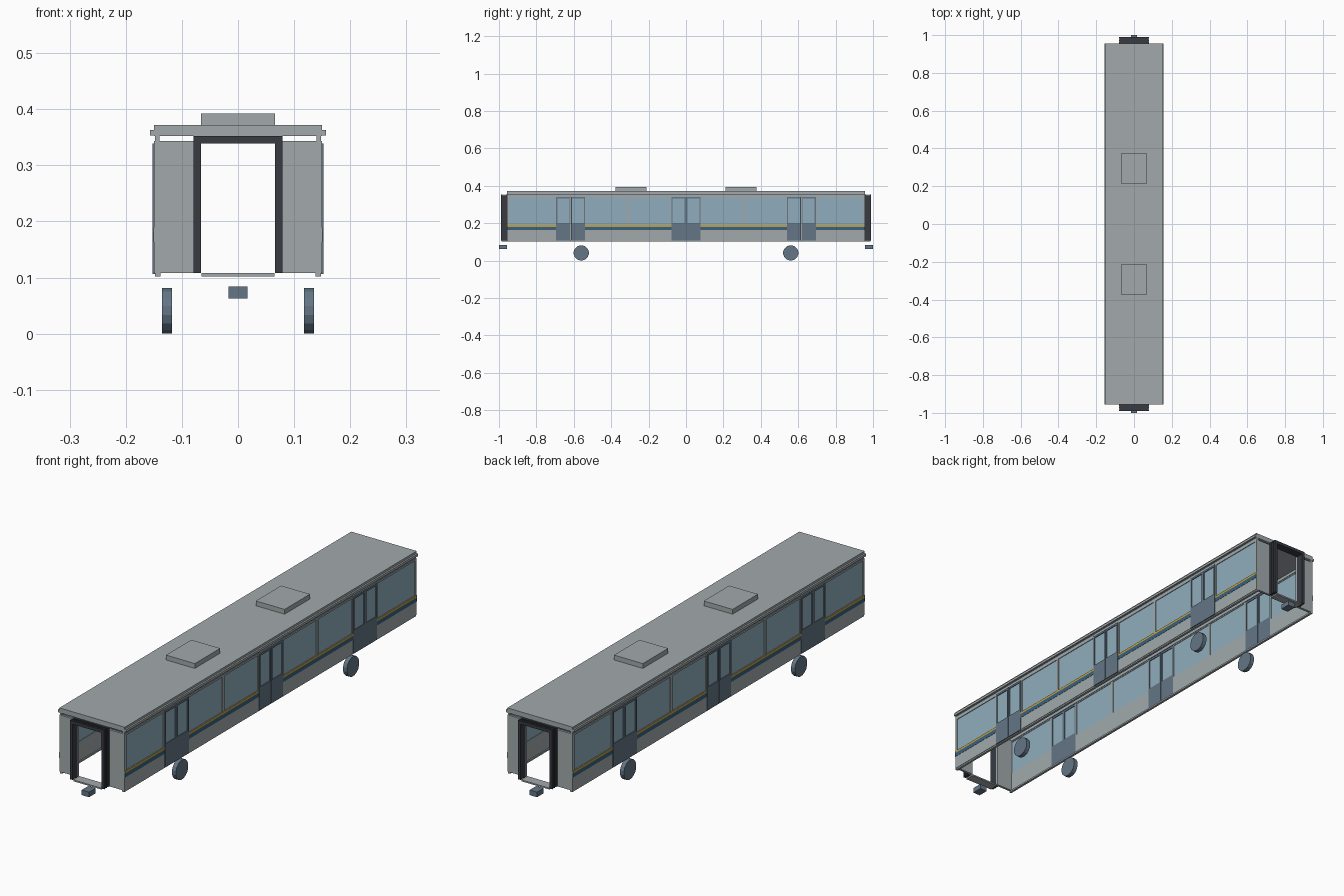
import bpy, bmesh, math
from mathutils import Matrix, Vector

if "Cube" in bpy.data.objects:
    bpy.data.objects.remove(bpy.data.objects["Cube"])


def material(name, rgb):
    m = bpy.data.materials.new(name)
    m.diffuse_color = (*rgb, 1)
    m.use_nodes = True
    m.node_tree.nodes["Principled BSDF"].inputs["Base Color"].default_value = m.diffuse_color
    return m


GREY = material("body grey", (0.36, 0.40, 0.41))
GLASS = material("window glass", (0.28, 0.42, 0.51))
SLATE = material("slate", (0.125, 0.18, 0.235))
BLACK = material("rubber black", (0.04, 0.043, 0.055))
BLUE = material("stripe blue", (0.04, 0.12, 0.21))
YELLOW = material("stripe yellow", (0.55, 0.36, 0.05))


def add(name, bm, mat):
    bmesh.ops.recalc_face_normals(bm, faces=bm.faces)
    me = bpy.data.meshes.new(name)
    bm.to_mesh(me)
    bm.free()
    me.materials.append(mat)
    ob = bpy.data.objects.new(name, me)
    bpy.context.collection.objects.link(ob)
    return ob


def boxes(name, mat, items, mirror=""):
    """One object from (x0, x1, y0, y1, z0, z1) boxes, mirrored on the given axes."""
    bm = bmesh.new()
    for x0, x1, y0, y1, z0, z1 in items:
        c = Vector((x0 + x1, y0 + y1, z0 + z1)) / 2
        size = Matrix.Diagonal((x1 - x0, y1 - y0, z1 - z0, 1))
        bmesh.ops.create_cube(bm, size=1, matrix=Matrix.Translation(c) @ size)
    ob = add(name, bm, mat)
    if mirror:
        mod = ob.modifiers.new("mirror", 'MIRROR')
        mod.use_axis = ("x" in mirror, "y" in mirror, False)
        mod.use_mirror_merge = False
    return ob


L = 0.956                    # half length of the body
DOORS = (-0.617, 0, 0.617)   # door centres
DH = 0.077                   # half width of a door
SILL, HEAD = 0.19, 0.335     # window bottom and top
IN, OUT = 0.142, 0.150       # wall thickness

# Roof, gutters and roof hatches
boxes("roof", GREY, [(-0.15, 0.15, -L, L, 0.352, 0.372)])
boxes("gutter", GREY, [(0.14, 0.157, -L, L, 0.353, 0.363)], "x")
boxes("roof_hatch", GREY, [(-0.066, 0.066, 0.211, 0.377, 0.372, 0.392)], "y")

# Rails running along the wall tops and bottoms
boxes("top_rail", GREY, [(0.14, 0.148, -L, L, 0.340, 0.353)], "x")
boxes("bottom_rail", GREY, [(0.138, 0.148, -L, L, 0.102, 0.109)], "x")

# Side walls, windows and stripes between the doors
edges = [-L] + [d + s * DH for d in DOORS for s in (-1, 1)] + [L]
walls, panes, gaskets, blue, yellow = [], [], [], [], []
for i in range(0, len(edges), 2):
    a, b = edges[i], edges[i + 1]
    walls += [(IN, OUT, a, b, 0.108, SILL), (IN, OUT, a, b, HEAD, 0.343)]
    blue.append((OUT, OUT + 0.001, a, b, 0.163, 0.180))
    yellow.append((OUT, OUT + 0.001, a, b, 0.180, SILL - 0.001))
    n = 1 if i in (0, 6) else 2
    for k in range(n):
        p, q = a + (b - a) * k / n, a + (b - a) * (k + 1) / n
        walls += [(IN, OUT, p, p + 0.006, SILL, HEAD), (IN, OUT, q - 0.006, q, SILL, HEAD)]
        panes.append((0.144, 0.147, p + 0.006, q - 0.006, SILL, HEAD))
boxes("side_wall", GREY, walls, "x")
boxes("window_pane", GLASS, panes, "x")
boxes("blue_stripe", BLUE, blue, "x")
boxes("yellow_stripe", YELLOW, yellow, "x")

# Double doors: solid lower leaves, framed glass above
leaves, door_glass = [], []
for d in DOORS:
    for a, b in ((d - DH, d - 0.001), (d + 0.001, d + DH)):
        leaves += [(IN, 0.1525, a, b, 0.106, 0.202), (IN, 0.1525, a, b, 0.331, 0.339),
                   (IN, 0.1525, a, a + 0.006, 0.202, 0.331),
                   (IN, 0.1525, b - 0.006, b, 0.202, 0.331)]
        door_glass.append((0.145, 0.149, a + 0.006, b - 0.006, 0.202, 0.331))
boxes("door_leaf", SLATE, leaves, "x")
boxes("door_glass", GLASS, door_glass, "x")

# End walls and thresholds
boxes("end_wall", GREY, [(0.066, OUT, L - 0.01, L, 0.108, 0.343)], "xy")
boxes("threshold", GREY, [(-0.065, 0.065, L - 0.01, L + 0.03, 0.102, 0.108)], "y")

# Gangway bellows: ribbed frames around the end openings
ribs = []
for y0, y1, o in ((L, 0.965, 0.079), (0.965, 0.970, 0.076), (0.970, 0.976, 0.079),
                  (0.976, 0.981, 0.076), (0.981, 0.989, 0.079)):
    ribs += [(0.066, o, y0, y1, 0.108, 0.339), (-o, -0.066, y0, y1, 0.108, 0.339),
             (-o, o, y0, y1, 0.339, 0.352 - (0.079 - o))]
boxes("gangway_bellows", BLACK, ribs, "y")

# Couplers
boxes("coupler", SLATE, [(-0.017, 0.017, L, 1.0, 0.063, 0.084)], "y")

# Wheels
for s in (-1, 1):
    for t in (-1, 1):
        bm = bmesh.new()
        place = Matrix.Translation((s * 0.1265, t * 0.56, 0.041)) @ Matrix.Rotation(math.pi / 2, 4, 'Y')
        bmesh.ops.create_cone(bm, cap_ends=True, segments=16, radius1=0.041, radius2=0.041,
                              depth=0.018, matrix=place @ Matrix.Rotation(math.pi / 16, 4, 'Z'))
        add("wheel", bm, SLATE)
